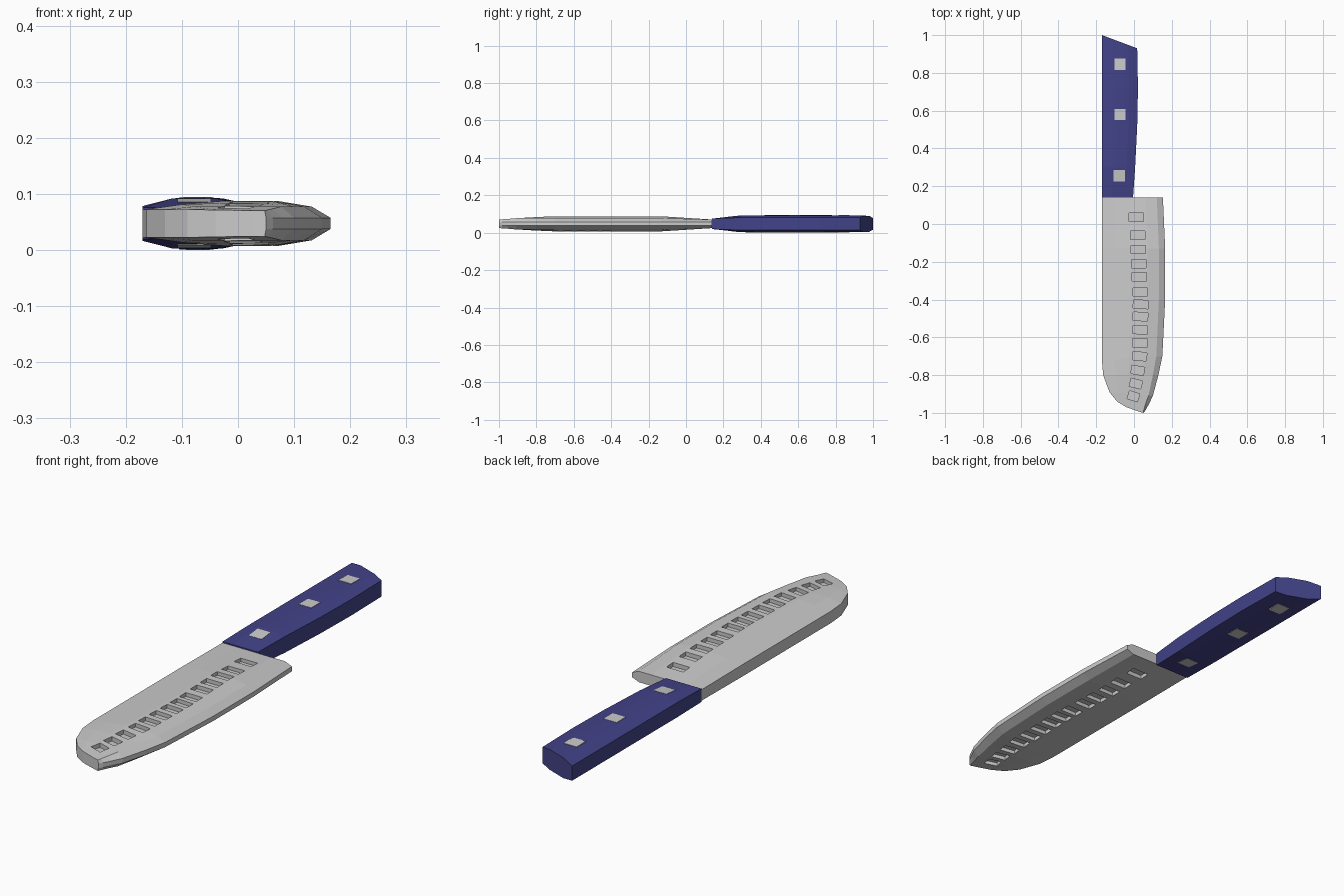
import bpy, bmesh, math
from mathutils import Vector, Matrix

if "Cube" in bpy.data.objects:
    bpy.data.objects.remove(bpy.data.objects["Cube"])

ZC = 0.0475  # mid-plane height of the knife


def make_object(name, bm, color=None):
    bmesh.ops.recalc_face_normals(bm, faces=bm.faces)
    me = bpy.data.meshes.new(name)
    bm.to_mesh(me)
    bm.free()
    ob = bpy.data.objects.new(name, me)
    bpy.context.collection.objects.link(ob)
    if color:
        mat = bpy.data.materials.new(name + "_colour")
        mat.diffuse_color = (*color, 1)
        mat.use_nodes = True
        mat.node_tree.nodes["Principled BSDF"].inputs["Base Color"].default_value = mat.diffuse_color
        me.materials.append(mat)
    return ob


def loft(name, rows, profile, color=None):
    """rows: (back xy, edge xy, thickness cap); profile: (fraction across, half thickness)."""
    bm = bmesh.new()
    rings = []
    for back, edge, cap in rows:
        line = [(Vector(back).lerp(Vector(edge), f), min(h, cap)) for f, h in profile]
        pts = [(p.x, p.y, ZC + h) for p, h in line] + [(p.x, p.y, ZC - h) for p, h in reversed(line)]
        rings.append([bm.verts.new(p) for p in pts])
    n = len(rings[0])
    for a, b in zip(rings, rings[1:]):
        for i in range(n):
            j = (i + 1) % n
            bm.faces.new((a[i], a[j], b[j], b[i]))
    bm.faces.new(rings[0])
    bm.faces.new(rings[-1])
    return make_object(name, bm, color)


def add_block(bm, x, y, sx, sy, z0, z1, angle=0):
    m = (Matrix.Translation((x, y, (z0 + z1) / 2)) @ Matrix.Rotation(angle, 4, 'Z')
         @ Matrix.Diagonal((sx, sy, z1 - z0, 1)))
    return bmesh.ops.create_cube(bm, size=1, matrix=m)['verts']


# Blade: thick body, bevel towards the cutting edge, thinner at tip and heel
blade = loft("blade", [
    ((-.17, .14), (.153, .14), .023),
    ((-.17, -.13), (.165, -.13), .040),
    ((-.17, -.40), (.165, -.40), .040),
    ((-.17, -.72), (.150, -.70), .040),
    ((-.163, -.80), (.129, -.80), .036),
    ((-.13, -.89), (.100, -.91), .030),
    ((-.09, -.94), (.078, -.955), .026),
    ((-.04, -.97), (.062, -.985), .024),
    ((.025, -.993), (.05, -1.0), .023),
], [(0, .025), (.22, .034), (.45, .040), (.72, .040), (.90, .030), (1, .010)])

# Row of dimples cut into both blade sides
dimples = [(.012, .035), (.020, -.06), (.022, -.135), (.025, -.21), (.028, -.28), (.033, -.36),
           (.035, -.425), (.034, -.49), (.032, -.56), (.031, -.63), (.030, -.70),
           (.020, -.775), (.010, -.845), (-.003, -.912)]
bm = bmesh.new()
for x, y in dimples:
    surface = .04 - .063 * max(0, y + .13) - .061 * max(0, -.72 - y)
    floor = surface - .016
    tip = max(0, -.65 - y)
    angle = -math.radians(3 + 55 * tip) if y < -.4 else 0
    for s in (1, -1):
        z0, z1 = sorted((ZC + s * floor, ZC + s * .07))
        add_block(bm, x, y, .078 - .08 * tip, .044, z0, z1, angle)
cutter = make_object("dimple_cutter", bm)
cutter.hide_render = True
mod = blade.modifiers.new("dimples", 'BOOLEAN')
mod.operation = 'DIFFERENCE'
mod.solver = 'EXACT'
mod.object = cutter
bpy.context.view_layer.objects.active = blade
bpy.ops.object.modifier_apply(modifier=mod.name)
bpy.data.objects.remove(cutter)

# Handle: straight back, bowed belly, slanted butt
loft("handle", [
    ((-.17, .14), (-.005, .14), .028),
    ((-.17, .30), (.006, .30), .045),
    ((-.17, .55), (.017, .52), .0465),
    ((-.17, .74), (.021, .72), .0465),
    ((-.17, 1.0), (.017, .93), .043),
], [(0, .031), (.30, .0445), (.45, .0465), (.60, .0465), (.75, .0445), (1, .034)],
    (.055, .055, .25))

# Square rivets following the handle thickness
for i, (x, y, h0, h1) in enumerate([(-.078, .255, .0380, .0442),
                                    (-.074, .58, .0475, .0475),
                                    (-.074, .845, .0475, .0460)]):
    bm = bmesh.new()
    for v in add_block(bm, x, y, .06, .06, -1, 1):
        half = h0 if v.co.y < y else h1
        v.co.z = ZC + math.copysign(half, v.co.z)
    make_object(f"rivet_{i + 1}", bm)
